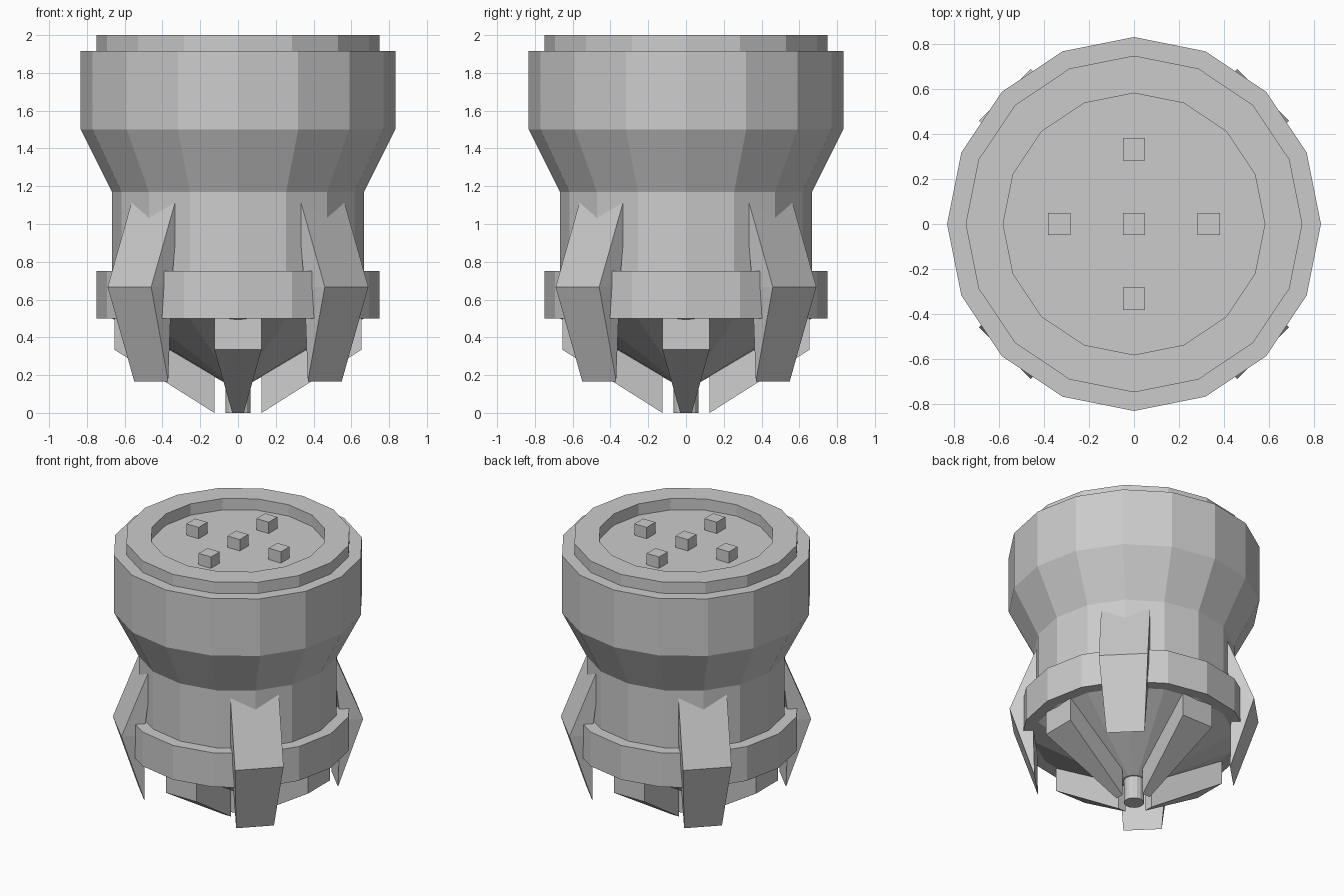
import bpy, bmesh, math
from mathutils import Matrix

if "Cube" in bpy.data.objects:
    bpy.data.objects.remove(bpy.data.objects["Cube"])

SIDES = 16


def finish(bm, name):
    bmesh.ops.recalc_face_normals(bm, faces=bm.faces)
    me = bpy.data.meshes.new(name)
    bm.to_mesh(me)
    bm.free()
    ob = bpy.data.objects.new(name, me)
    bpy.context.collection.objects.link(ob)
    return ob


def lathe(name, profile, closed=False):
    """Revolve (radius, z) points into a faceted solid; open profiles get end caps."""
    bm = bmesh.new()
    rings = []
    for r, z in profile:
        rings.append([bm.verts.new((r * math.cos(2 * math.pi * i / SIDES),
                                    r * math.sin(2 * math.pi * i / SIDES), z))
                      for i in range(SIDES)])
    pairs = list(zip(rings, rings[1:]))
    if closed:
        pairs.append((rings[-1], rings[0]))
    else:
        bm.faces.new(rings[0])
        bm.faces.new(rings[-1])
    for a, b in pairs:
        for i in range(SIDES):
            j = (i + 1) % SIDES
            bm.faces.new((a[i], a[j], b[j], b[i]))
    return finish(bm, name)


def radial_slab(name, section, angle):
    """Slab from four (radius, z, half width) points, turned about z."""
    bm = bmesh.new()
    left = [bm.verts.new((r, -w, z)) for r, z, w in section]
    right = [bm.verts.new((r, w, z)) for r, z, w in section]
    for s in (left, right):
        bm.faces.new((s[0], s[1], s[3]))
        bm.faces.new((s[1], s[2], s[3]))
    for i in range(4):
        j = (i + 1) % 4
        bm.faces.new((left[i], left[j], right[j], right[i]))
    bm.transform(Matrix.Rotation(angle, 4, 'Z'))
    return finish(bm, name)


# Main body: lower cone, waist, flared head, stepped rim and recessed top
lathe("body", [(0.083, 0.167), (0.667, 0.5), (0.667, 1.17), (0.833, 1.5),
               (0.833, 1.917), (0.75, 1.917), (0.75, 2.0), (0.583, 2.0),
               (0.583, 1.917)])

# Band around the waist
lathe("waist_band", [(0.64, 0.5), (0.75, 0.5), (0.75, 0.75), (0.64, 0.75)], closed=True)

# Small nozzle under the cone
lathe("nozzle", [(0.067, 0.0), (0.067, 0.22)])

# Four wedge fins on the diagonals, four ribs under the cone on the axes
fin = [(0.65, 0.167, 0.127), (0.813, 0.667, 0.163), (0.60, 1.2, 0.163), (0.66, 0.667, 0.163)]
rib = [(0.655, 0.51, 0.125), (0.655, 0.335, 0.125), (0.125, 0.0, 0.03), (0.125, 0.21, 0.03)]
for k in range(4):
    radial_slab(f"fin_{k + 1}", fin, math.radians(45 + 90 * k))
    radial_slab(f"under_rib_{k + 1}", rib, math.radians(90 * k))

# Five square pins in the recessed top
for k, (x, y) in enumerate([(0, 0), (0.333, 0), (-0.333, 0), (0, 0.333), (0, -0.333)]):
    bm = bmesh.new()
    bmesh.ops.create_cube(bm, size=1, matrix=Matrix.Translation((x, y, 1.95))
                          @ Matrix.Diagonal((0.1, 0.1, 0.1, 1)))
    finish(bm, f"top_pin_{k + 1}")
